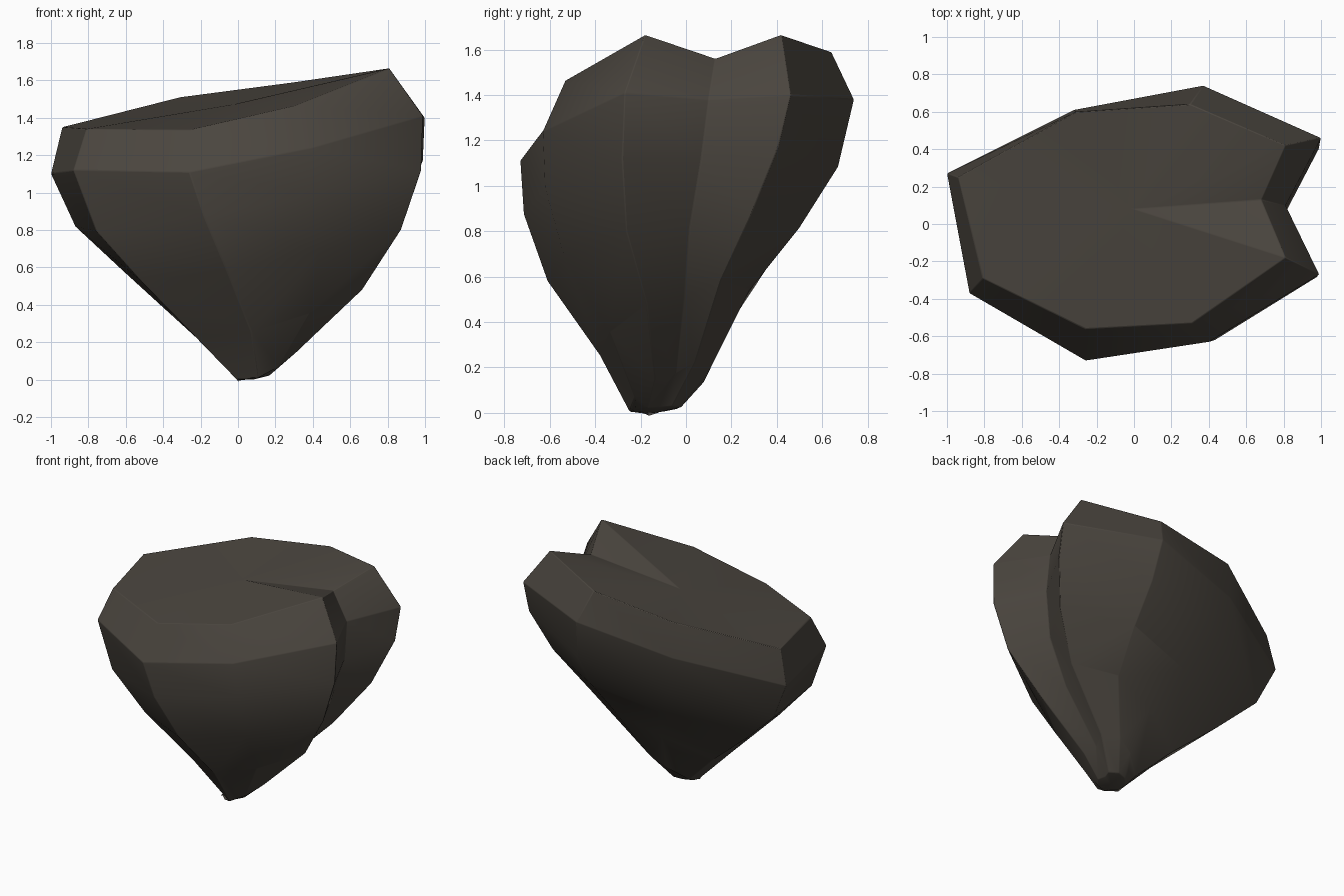
import bpy, bmesh, math

if "Cube" in bpy.data.objects:
    bpy.data.objects.remove(bpy.data.objects["Cube"])

# Rim at the widest level (x, y, z), counter-clockwise, with a notch on the right
RIM = [(-1.0, .27, 1.10), (-.88, -.37, 1.12), (-.26, -.73, 1.11),
       (.40, -.63, 1.24), (.99, -.27, 1.41), (.81, .10, 1.38),
       (1.0, .46, 1.40), (.37, .74, 1.38), (-.32, .61, 1.25)]
# Chamfered edge of the top face
TOP = [(-.94, .25, 1.35), (-.81, -.29, 1.34), (-.26, -.56, 1.335),
       (.31, -.53, 1.465), (.81, -.18, 1.665), (.68, .13, 1.56),
       (.81, .42, 1.665), (.30, .64, 1.59), (-.31, .60, 1.51)]
# Lower rings: x offset, x scale, y offset, y scale, height, tilt in x, tilt in y
LOWER = [(.06, .93, -.027, .942, .97, .17, .07),
         (.135, .745, -.059, .755, .69, .14, .10),
         (.195, .475, -.052, .449, .39, .13, .14),
         (.15, .17, -.071, .245, .10, .08, .10),
         (.08, .09, -.13, .15, .015, .01, .01)]

bm = bmesh.new()
rings = [[bm.verts.new(p) for p in TOP], [bm.verts.new(p) for p in RIM]]
for ox, sx, oy, sy, h, tx, ty in LOWER:
    rings.append([bm.verts.new((ox + sx * x, oy + sy * y, h + tx * x + ty * y))
                  for x, y, _ in RIM])

# Sides between neighbouring rings
n = len(RIM)
for upper, lower in zip(rings, rings[1:]):
    for i in range(n):
        j = (i + 1) % n
        bm.faces.new((upper[i], lower[i], lower[j], upper[j]))

# Top fan with a shallow crease to the notch, and the blunt tip
centre = bm.verts.new((0, .08, 1.475))
tip = bm.verts.new((.08, -.14, 0))
for i in range(n):
    j = (i + 1) % n
    bm.faces.new((centre, rings[0][i], rings[0][j]))
    bm.faces.new((tip, rings[-1][j], rings[-1][i]))
bmesh.ops.recalc_face_normals(bm, faces=bm.faces)

mesh = bpy.data.meshes.new("rock")
bm.to_mesh(mesh)
bm.free()
rock = bpy.data.objects.new("rock", mesh)
bpy.context.collection.objects.link(rock)

# Dark stone colour
stone = bpy.data.materials.new("dark_stone")
stone.diffuse_color = (.069, .060, .049, 1)
stone.use_nodes = True
stone.node_tree.nodes["Principled BSDF"].inputs["Base Color"].default_value = stone.diffuse_color
mesh.materials.append(stone)

# Slightly worn edges
bevel = rock.modifiers.new("worn_edges", 'BEVEL')
bevel.width = .014
bevel.segments = 2
bevel.limit_method = 'ANGLE'
bevel.angle_limit = math.radians(24)

bpy.context.view_layer.objects.active = rock
rock.select_set(True)
bpy.ops.object.shade_smooth_by_angle(angle=math.radians(32))
